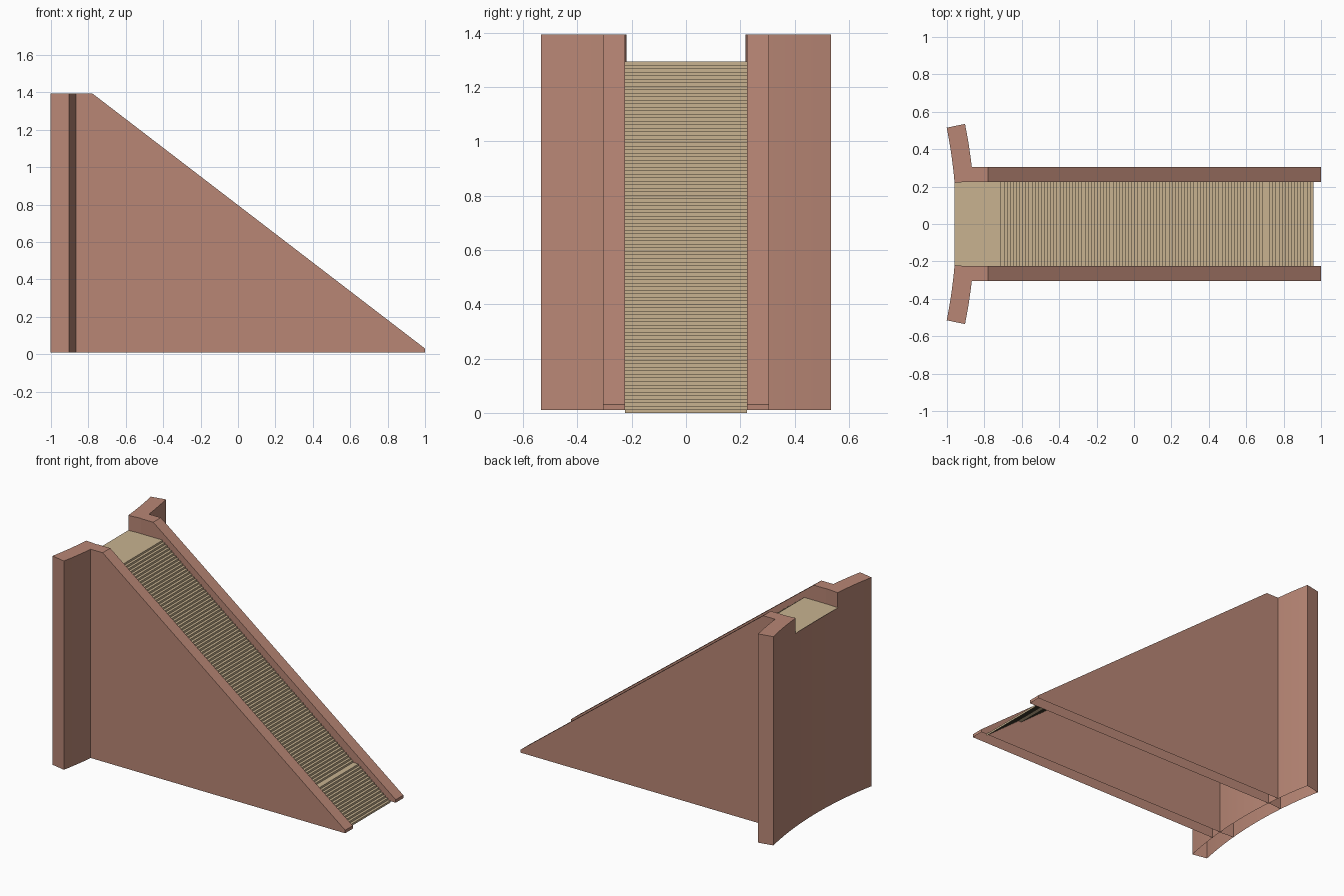
import bpy, bmesh, math

if "Cube" in bpy.data.objects:
    bpy.data.objects.remove(bpy.data.objects["Cube"])


def material(name, rgb):
    m = bpy.data.materials.new(name)
    m.diffuse_color = (*rgb, 1)
    m.use_nodes = True
    m.node_tree.nodes["Principled BSDF"].inputs["Base Color"].default_value = m.diffuse_color
    return m


BRICK = material("brick red", (0.48, 0.24, 0.178))
SAND = material("sandstone", (0.58, 0.45, 0.28))


def finish(name, bm, mat, smooth=False):
    me = bpy.data.meshes.new(name)
    bm.to_mesh(me)
    bm.free()
    me.materials.append(mat)
    ob = bpy.data.objects.new(name, me)
    bpy.context.collection.objects.link(ob)
    if smooth:
        bpy.context.view_layer.objects.active = ob
        ob.select_set(True)
        bpy.ops.object.shade_smooth_by_angle(angle=math.radians(30))
        ob.select_set(False)
    return ob


def extrude(name, outline, to_a, to_b, caps, mat, skip=(), smooth=False):
    """Sweep a closed outline between two planes; skip leaves sides open."""
    bm = bmesh.new()
    a = [bm.verts.new(to_a(*p)) for p in outline]
    b = [bm.verts.new(to_b(*p)) for p in outline]
    n = len(outline)
    for i in range(n):
        if i not in skip:
            j = (i + 1) % n
            bm.faces.new((a[i], a[j], b[j], b[i]))
    if "a" in caps:
        bm.faces.new(a[::-1])
    if "b" in caps:
        bm.faces.new(b)
    bmesh.ops.recalc_face_normals(bm, faces=bm.faces)
    return finish(name, bm, mat, smooth)


BASE, TOP, DECK = 0.01, 1.395, 1.295
WIDE, OUT = 0.225, 0.305

# curved rear wall: plan sector of a large ring, hollow and open underneath
CX, R0, R1 = -3.55, 2.60, 2.70
A_IN, A_OUT = math.asin(0.22 / R0), math.asin(0.515 / R0)


def sector(a0, a1, n):
    angs = [a0 + (a1 - a0) * i / n for i in range(n + 1)]
    pt = lambda r, t: (CX + r * math.cos(t), r * math.sin(t))
    return [pt(R1, t) for t in angs] + [pt(R0, t) for t in reversed(angs)]


for name, a0, a1, top in (("rear_wing_left", -A_OUT, -A_IN, TOP),
                          ("rear_wall_centre", -A_IN, A_IN, DECK - 0.003),
                          ("rear_wing_right", A_IN, A_OUT, TOP)):
    centre = "centre" in name
    extrude(name, sector(a0, a1, 8), lambda x, y: (x, y, BASE),
            lambda x, y, t=top: (x, y, t), "b", BRICK,
            skip=(8, 17) if centre else (), smooth=True)

# sloping side walls, open underneath
profile = [(-0.87, BASE), (1.0, BASE), (1.0, 0.03), (-0.78, TOP), (-0.87, TOP)]
for name, s in (("side_wall_front", -1), ("side_wall_back", 1)):
    extrude(name, profile, lambda x, z: (x, s * WIDE, z),
            lambda x, z: (x, s * OUT, z), "ab", BRICK, skip=(0, 4))

# staircase: top landing, then folded treads and risers, with one deeper tread
RISERS, DEEP, EXTRA = 100, 84, 0.022
rise = DECK / RISERS
run = (0.96 + 0.71 - EXTRA) / (RISERS - 1)
path = [(-0.96, DECK), (-0.71, DECK)]
x, z = path[-1]
for i in range(RISERS):
    z -= rise
    path.append((x, max(z, 0)))
    if i < RISERS - 1:
        x += run + (EXTRA if i == DEEP else 0)
        path.append((x, z))
bm = bmesh.new()
rows = [(bm.verts.new((px, -WIDE, pz)), bm.verts.new((px, WIDE, pz))) for px, pz in path]
for p, q in zip(rows, rows[1:]):
    bm.faces.new((p[0], q[0], q[1], p[1]))
finish("stair_treads", bm, SAND)
